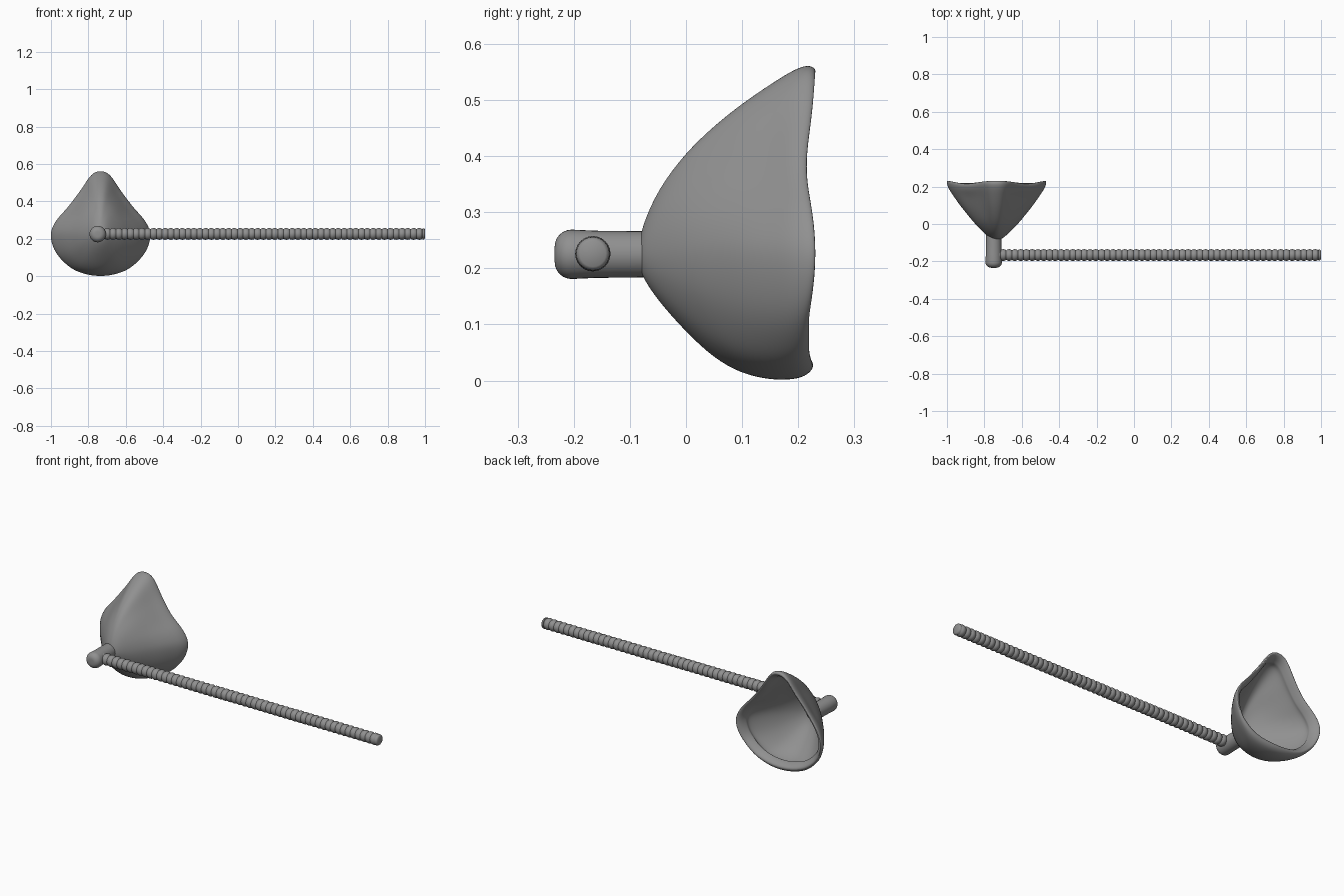
import bpy, math
from mathutils import Vector

if "Cube" in bpy.data.objects:
    bpy.data.objects.remove(bpy.data.objects["Cube"])

CX, CZ = -0.735, 0.225   # mask axis

grey = bpy.data.materials.new("dark_grey")
grey.diffuse_color = (0.28, 0.28, 0.28, 1)
grey.use_nodes = True
grey.node_tree.nodes["Principled BSDF"].inputs["Base Color"].default_value = grey.diffuse_color


def make(name, rings):
    """Skin a list of closed rings of points, capped at both ends."""
    n = len(rings[0])
    verts = [p for r in rings for p in r]
    faces = [(i*n+j, i*n+(j+1) % n, (i+1)*n+(j+1) % n, (i+1)*n+j)
             for i in range(len(rings)-1) for j in range(n)]
    for base in (0, len(rings)-1):
        verts.append(tuple(sum((Vector(p) for p in rings[base]), Vector()) / n))
        faces += [(base*n+j, base*n+(j+1) % n, len(verts)-1) for j in range(n)]
    me = bpy.data.meshes.new(name)
    me.from_pydata(verts, [], faces)
    me.materials.append(grey)
    ob = bpy.data.objects.new(name, me)
    bpy.context.collection.objects.link(ob)
    bpy.context.view_layer.objects.active = ob
    ob.select_set(True)
    bpy.ops.object.mode_set(mode='EDIT')
    bpy.ops.mesh.select_all(action='SELECT')
    bpy.ops.mesh.normals_make_consistent(inside=False)
    bpy.ops.object.mode_set(mode='OBJECT')
    bpy.ops.object.shade_smooth_by_angle(angle=math.radians(50))
    ob.select_set(False)
    return ob


def catmull(pts, steps):
    """Closed smooth curve through 2D points."""
    out, n = [], len(pts)
    for i in range(n):
        p0, p1, p2, p3 = (Vector(pts[(i+k) % n]) for k in (-1, 0, 1, 2))
        for s in range(steps):
            t = s / steps
            out.append(0.5*(2*p1 + (p2-p0)*t + (2*p0-5*p1+4*p2-p3)*t*t
                            + (3*p1-p0-3*p2+p3)*t**3))
    return out


def lathe(name, profile, origin, axis, seg=32):
    """Revolve (distance, radius) points about the x or y axis."""
    rings = []
    for d, r in profile:
        ring = []
        for j in range(seg):
            a = 2*math.pi*j/seg
            u, v = r*math.cos(a), r*math.sin(a)
            off = Vector((d, u, v)) if axis == 'x' else Vector((u, d, v))
            ring.append(tuple(Vector(origin) + off))
        rings.append(ring)
    return make(name, rings)


# Mask: teardrop outline scaled along its depth, with wavy rolled rim
half = [(0.05, 0.317), (0.105, 0.238), (0.175, 0.145), (0.24, 0.07), (0.268, -0.005),
        (0.242, -0.1), (0.17, -0.178), (0.09, -0.213)]
outline = catmull([(0, 0.337)] + half + [(0, -0.224)] + [(-x, z) for x, z in reversed(half)], 3)

# depth y, then scale upward, downward, sideways
outer = [(-0.083, .06, .09, .05), (-0.078, .15, .18, .12), (-0.05, .345, .37, .24),
         (0.0, .54, .62, .43), (0.05, .68, .83, .58), (0.1, .80, .955, .735),
         (0.15, .905, 1.0, .87), (0.18, .965, 1.0, .95), (0.2, .995, .985, .985),
         (0.214, 1.0, .955, 1.0)]
lip = [(0.224, .98, .90, .99), (0.222, .95, .85, .955), (0.208, .915, .80, .90),
       (0.188, .885, .765, .86), (0.18, .875, .765, .85), (0.17, .875, .86, .86)]
inner = [(y, max(u-.035, .02), max(b-.045, .02), max(s-.04, .02))
         for y, u, b, s in reversed(outer[2:7])] + [(-0.066, .12, .13, .09)]
rings = []
for y, up, down, side in outer + lip + inner:
    w = min(1, max(0, (y-0.06)/0.15))
    q = min(1, max(0, (0.13-y)/0.19)) * 0.85   # rounder towards the nose end
    ring = []
    for p in outline:
        a = math.atan2(p.x, p.y)
        h = 0.337 if p.y > 0 else 0.224
        x = p.x*(1-q) + 0.268*math.sin(a)*q
        z = p.y*(1-q) + h*math.cos(a)*q
        wave = 0.008*math.cos(4*a) * (0.5 if p.y < -0.15 else 1)
        ring.append((CX + x*side, y + w*w*wave, CZ + z*(up if z > 0 else down)))
    rings.append(ring)
mask = make("mask_shell", rings)
sub = mask.modifiers.new("smooth", 'SUBSURF')
sub.levels = sub.render_levels = 2

# Connector stub with rounded front end
end = [(-0.204 - 0.03*math.cos(k*math.pi/12), 0.014 + 0.03*math.sin(k*math.pi/12))
       for k in range(7)]
lathe("connector", end + [(-0.16, 0.042), (-0.055, 0.041)], (-0.75, 0, CZ), 'y')

# Corrugated hose
start, stop, ribs, steps = -0.745, 0.985, 56, 6
hose = []
for i in range(ribs*steps + 1):
    t = i / steps
    hose.append((start + (stop-start)*t/ribs, 0.0255 + 0.006*abs(math.sin(math.pi*t))**0.8))
hose += [(0.987, 0.030), (0.992, 0.0295), (0.997, 0.027), (1.0, 0.023)]
lathe("hose", hose, (0, -0.166, CZ + 0.001), 'x', 24)
